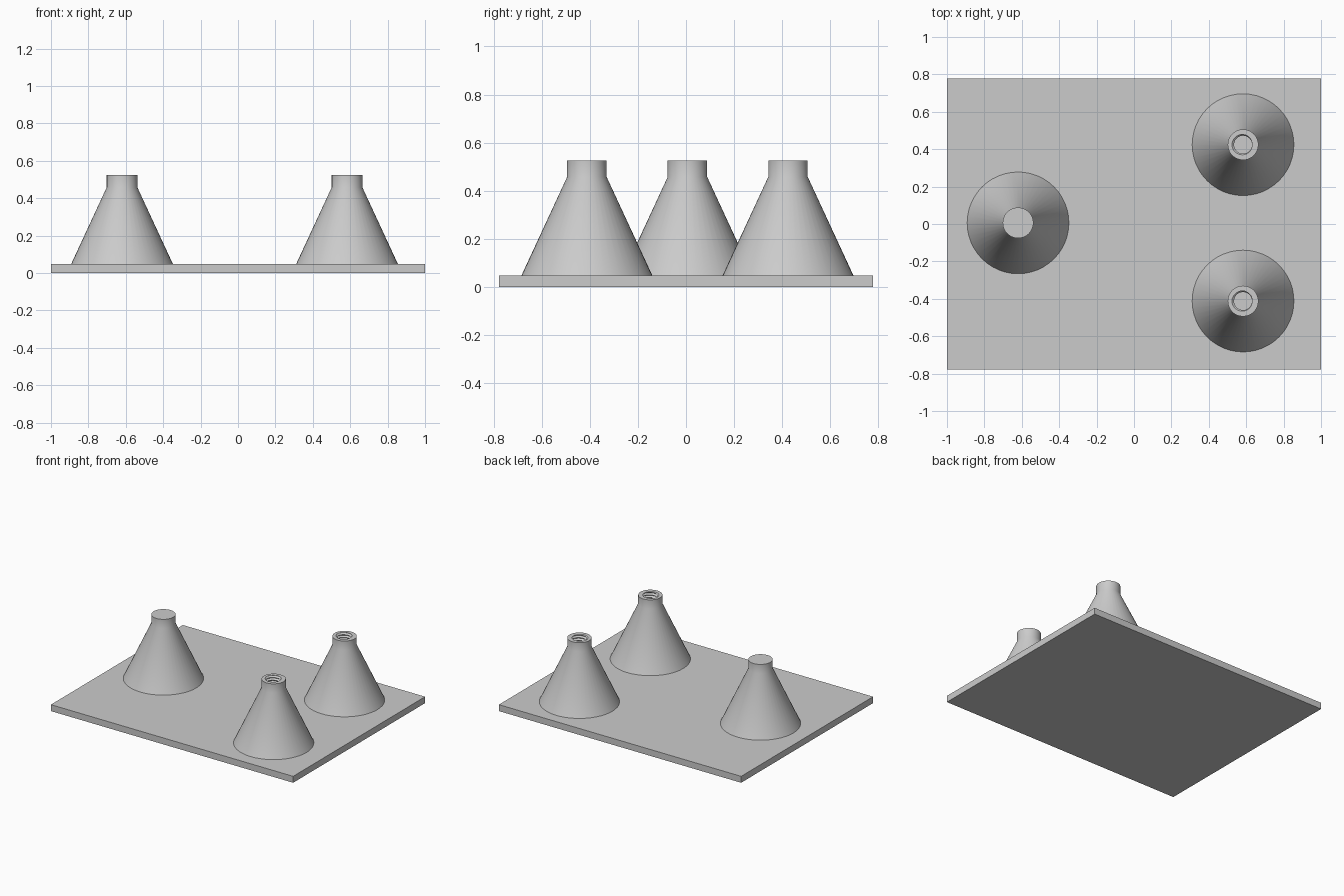
import bpy, bmesh, math

if "Cube" in bpy.data.objects:
    bpy.data.objects.remove(bpy.data.objects["Cube"])

SEG = 48
PLATE_TOP, NECK_Z, TOP_Z = 0.048, 0.458, 0.525
R_BASE, R_NECK = 0.272, 0.082
HOLE_BOTTOM, PITCH = 0.30, 0.02
R_MINOR, R_MAJOR = 0.048, 0.06

grey = bpy.data.materials.new("light_grey")
grey.diffuse_color = (0.6, 0.6, 0.6, 1)
grey.use_nodes = True
grey.node_tree.nodes["Principled BSDF"].inputs["Base Color"].default_value = grey.diffuse_color


def finish(bm, name):
    bmesh.ops.remove_doubles(bm, verts=bm.verts, dist=1e-5)
    bmesh.ops.recalc_face_normals(bm, faces=bm.faces)
    mesh = bpy.data.meshes.new(name)
    bm.to_mesh(mesh)
    bm.free()
    mesh.materials.append(grey)
    obj = bpy.data.objects.new(name, mesh)
    bpy.context.collection.objects.link(obj)
    return obj


def add_face(bm, verts):
    bm.faces.new(verts)


def thread_radius(z, turn):
    """Triangular screw thread profile that climbs one pitch per turn."""
    phase = ((TOP_Z - z) / PITCH + turn) % 1.0
    return R_MINOR + (R_MAJOR - R_MINOR) * (1 - abs(2 * phase - 1))


def cone_mount(name, x, y, threaded):
    bm = bmesh.new()

    def point(r, turn, z):
        a = turn * math.tau
        return bm.verts.new((x + r * math.cos(a), y + r * math.sin(a), z))

    # columns of vertices: cone foot, neck, rim, then down the threaded hole
    columns = []
    rows = 2 * math.ceil((TOP_Z - HOLE_BOTTOM) / PITCH) + 3
    for j in range(SEG + 1):
        turn = j / SEG
        col = [point(R_BASE, turn, PLATE_TOP), point(R_NECK, turn, NECK_Z),
               point(R_NECK, turn, TOP_Z)]
        if threaded:
            for i in range(rows):
                z = TOP_Z - i * PITCH / 2 + PITCH * turn
                z = min(TOP_Z, max(HOLE_BOTTOM, z))
                col.append(point(thread_radius(z, turn), turn, z))
        columns.append(col)
    for a, b in zip(columns, columns[1:]):
        for i in range(len(a) - 1):
            add_face(bm, (a[i], b[i], b[i + 1], a[i + 1]))
    # flat top, or the floor of the hole, and the foot
    add_face(bm, [c[-1] for c in columns[:-1]])
    add_face(bm, [c[0] for c in columns[:-1]])

    obj = finish(bm, name)
    bpy.ops.object.select_all(action='DESELECT')
    obj.select_set(True)
    bpy.context.view_layer.objects.active = obj
    bpy.ops.object.shade_smooth_by_angle(angle=math.radians(30))


# base plate
bm = bmesh.new()
bmesh.ops.create_cube(bm, size=1)
for v in bm.verts:
    v.co = (v.co.x * 2, v.co.y * 1.556, (v.co.z + 0.5) * PLATE_TOP)
finish(bm, "base_plate")

# one plain mount and two with screw holes
cone_mount("plain_cone", -0.62, 0.006, False)
cone_mount("threaded_cone_front", 0.583, -0.412, True)
cone_mount("threaded_cone_back", 0.583, 0.424, True)
